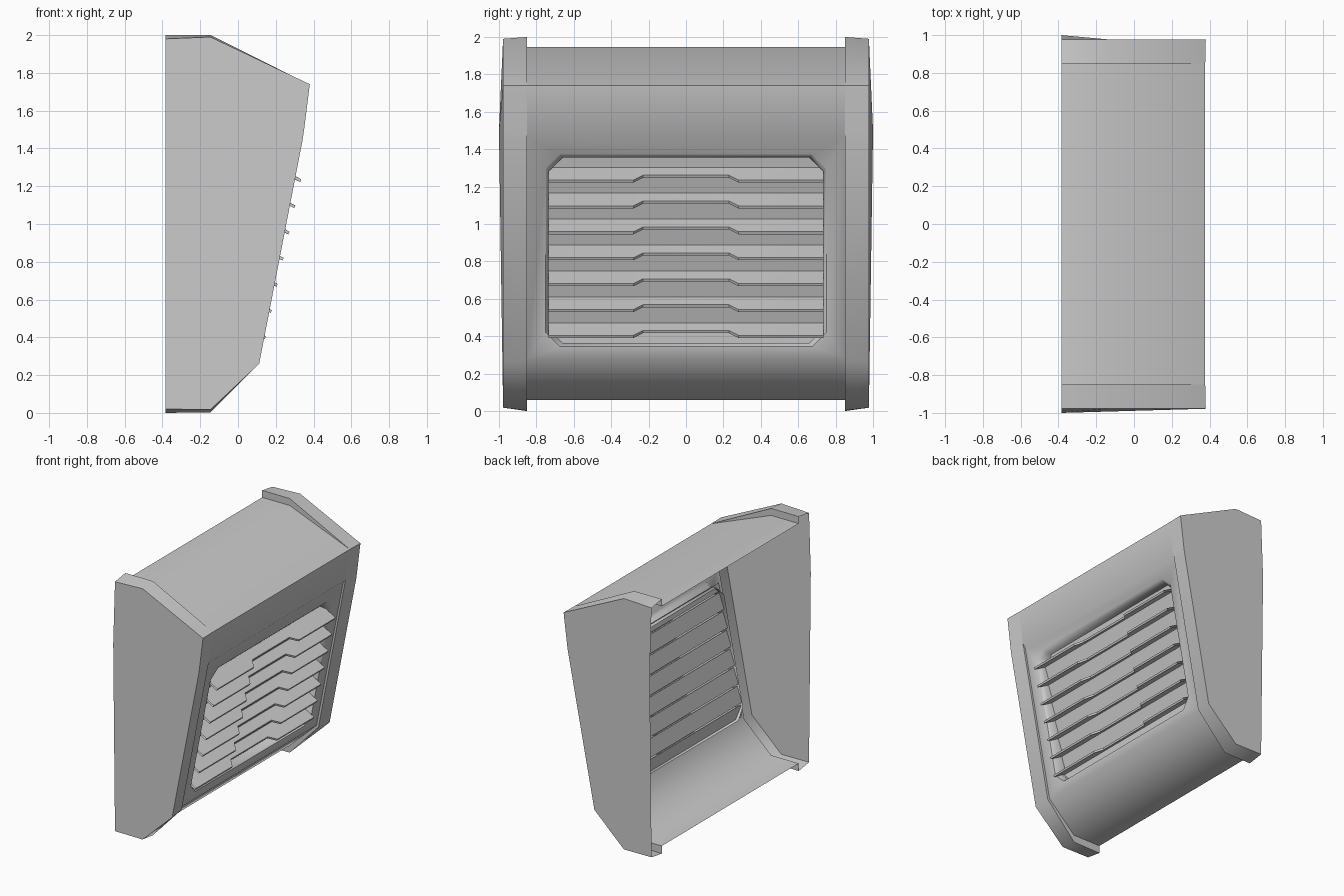
import bpy, bmesh
from mathutils import Vector

if "Cube" in bpy.data.objects:
    bpy.data.objects.remove(bpy.data.objects["Cube"])


def make_object(name, bm, angle=1.1):
    bmesh.ops.remove_doubles(bm, verts=bm.verts[:], dist=0.0005)
    bmesh.ops.recalc_face_normals(bm, faces=bm.faces[:])
    mesh = bpy.data.meshes.new(name)
    bm.to_mesh(mesh)
    bm.free()
    ob = bpy.data.objects.new(name, mesh)
    bpy.context.collection.objects.link(ob)
    bpy.ops.object.select_all(action='DESELECT')
    bpy.context.view_layer.objects.active = ob
    ob.select_set(True)
    bpy.ops.object.shade_smooth_by_angle(angle=angle)
    return ob


def strip(bm, a, b, skip=()):
    """Faces between two matching rows of points, sharing corners that coincide."""
    for i in range(len(a) - 1):
        if i in skip:
            continue
        pts = []
        for p in (a[i], a[i + 1], b[i + 1], b[i]):
            if all((Vector(p) - Vector(q)).length > 1e-4 for q in pts):
                pts.append(p)
        if len(pts) > 2:
            bm.faces.new([bm.verts.new(p) for p in pts])


# Profiles (x, z) from back top, over the front, to back bottom
outer = [(-.385, 1.98), (-.145, 1.99), (.38, 1.74), (.35, 1.5), (.343, 1.45),
         (.112, .26), (-.145, .018), (-.385, .02)]
rim = [(-.385, 2.0), (-.145, 2.0), (.377, 1.74), (.342, 1.49), (.332, 1.45),
       (.105, .27), (-.145, .003), (-.385, .0)]
centre = [(-.385, 1.945), (-.145, 1.945), (.377, 1.74), (.342, 1.49), (.319, 1.46),
          (.088, .28), (-.145, .06), (-.385, .06)]


def row(profile, y):
    return [(x, y, z) for x, z in profile]


# Side cheeks: flat outer wall, rim and inner step
for s, side in ((-1, "left"), (1, "right")):
    bm = bmesh.new()
    wall = row(outer, s * .978)
    strip(bm, wall, row(rim, s * .85))
    strip(bm, row(rim, s * .85), row(centre, s * .85))
    bm.faces.new([bm.verts.new(p) for p in wall + [(-.385, s * 1.0, 1.5)]])
    make_object(side + "_cheek", bm)

# Centre cover, with the front facet left for the grill frame
bm = bmesh.new()
A, B = row(centre, -.85), row(centre, .85)
strip(bm, A, B, skip=(4,))


def front_x(z):
    return .088 + (z - .28) * (.319 - .088) / (1.46 - .28)


def octagon(w, z0, z1, c, depth):
    yz = [(-w + c, z1), (w - c, z1), (w, z1 - c), (w, z0 + c),
          (w - c, z0), (-w + c, z0), (-w, z0 + c), (-w, z1 - c)]
    return [(front_x(z) - depth, y, z) for y, z in yz]


# Front facet with a chamfered opening and its inner walls
corners = [A[4], B[4], B[5], A[5]]
hole = octagon(.75, .345, 1.375, .075, 0)
for k in range(4):
    c0, c1 = corners[k], corners[(k + 1) % 4]
    h0, h1, h2 = hole[2 * k], hole[2 * k + 1], hole[(2 * k + 2) % 8]
    bm.faces.new([bm.verts.new(p) for p in (c0, c1, h1, h0)])
    bm.faces.new([bm.verts.new(p) for p in (c1, h2, h1)])
inner = octagon(.735, .365, 1.355, .075, .04)
deep = octagon(.735, .365, 1.355, .075, .10)
strip(bm, hole + hole[:1], inner + inner[:1])
strip(bm, inner + inner[:1], deep + deep[:1])
make_object("front_cover", bm)

# Louvres: one zigzag sheet, lips set back in the middle
ys = [-.735, -.28, -.23, .23, .28, .735]


def louvre_profile(back):
    pts = [(.03, .36)]
    for i in range(7):
        z = .405 + i * .1385
        x = .148 + .225 * (z - .405)
        tx, tz = x - back, z + back * .5
        pts += [(x - .11, z + .046), (tx - .006, tz - .014),
                (tx, tz), (x - .12, z + .067)]
    pts.append((.23, 1.36))
    return pts


bm = bmesh.new()
backs = [0, 0, .05, .05, 0, 0]
rows = [row(louvre_profile(b), y) for b, y in zip(backs, ys)]
for a, b in zip(rows, rows[1:]):
    strip(bm, a, b)
make_object("louvre_grill", bm, 0.2)
